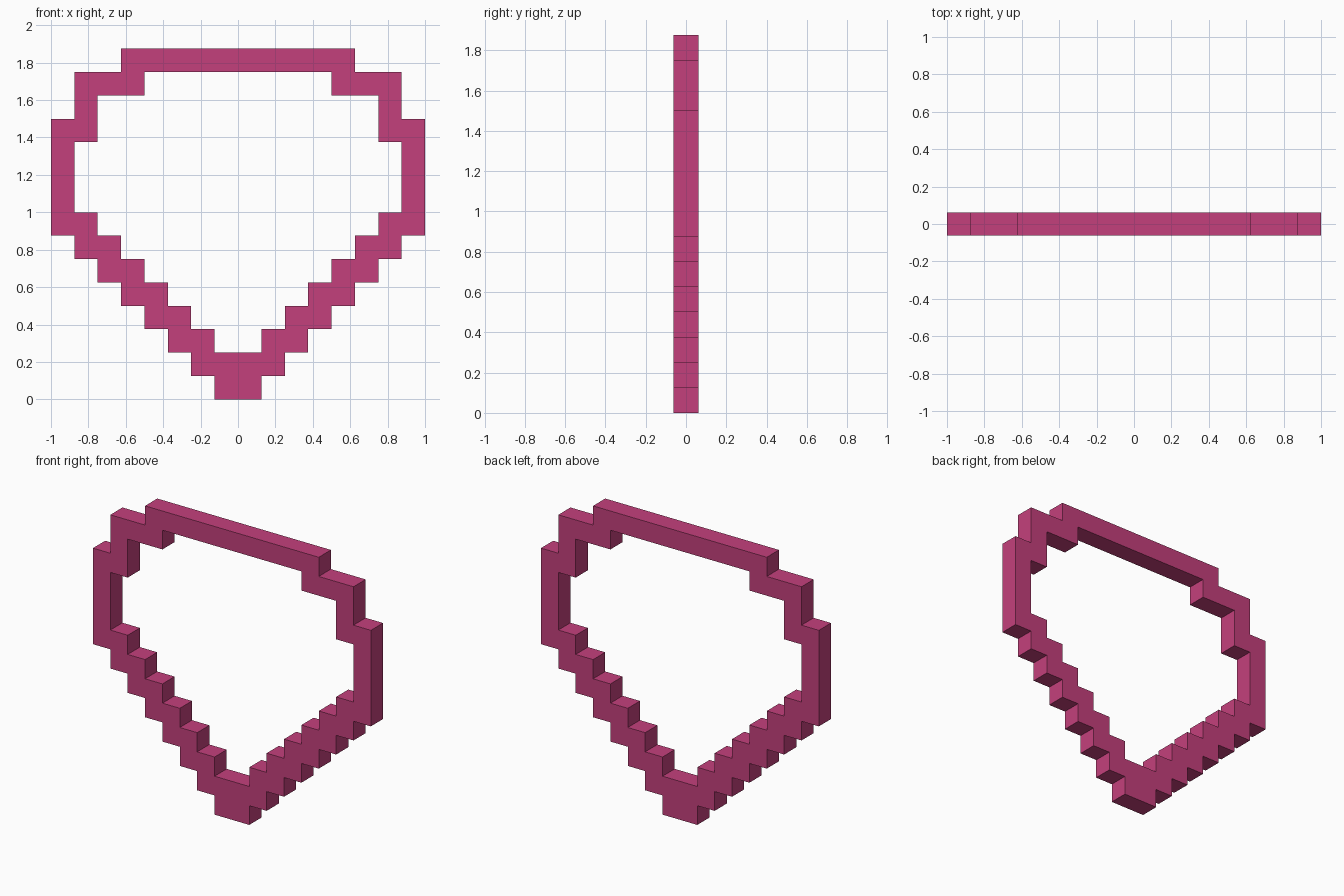
import bpy, bmesh

if "Cube" in bpy.data.objects:
    bpy.data.objects.remove(bpy.data.objects["Cube"])

U = 0.125  # block size

# Right half of the ring: (bottom row, top row, inner x, outer x) in blocks
ROWS = [(0, 1, 0, 1), (1, 2, 0, 2)]
ROWS += [(z, z + 1, z - 1, z + 1) for z in range(2, 8)]   # stepped V sides
ROWS += [(8, 11, 7, 8), (11, 12, 6, 8), (12, 13, 6, 7),   # upright sides, shoulders
         (13, 14, 4, 7), (14, 15, 0, 5)]                  # top bar

pink = bpy.data.materials.new("raspberry pink")
pink.diffuse_color = (0.55, 0.051, 0.202, 1)
pink.use_nodes = True
pink.node_tree.nodes["Principled BSDF"].inputs["Base Color"].default_value = pink.diffuse_color

# Front face as a sheet of block squares, both halves
bm = bmesh.new()
for z0, z1, x0, x1 in ROWS:
    for z in range(z0, z1):
        for x in [*range(x0, x1), *range(-x1, -x0)]:
            bm.faces.new([bm.verts.new((a * U, -U / 2, b * U)) for a, b in
                          ((x, z), (x + 1, z), (x + 1, z + 1), (x, z + 1))])
bmesh.ops.remove_doubles(bm, verts=bm.verts[:], dist=0.001)

# Thicken to one block deep
ext = bmesh.ops.extrude_face_region(bm, geom=bm.faces[:], use_keep_orig=True)
bmesh.ops.translate(bm, vec=(0, U, 0),
                    verts=[g for g in ext["geom"] if isinstance(g, bmesh.types.BMVert)])
bmesh.ops.recalc_face_normals(bm, faces=bm.faces[:])

mesh = bpy.data.meshes.new("stepped_ring")
bm.to_mesh(mesh)
bm.free()
mesh.materials.append(pink)
ring = bpy.data.objects.new("stepped_ring", mesh)
bpy.context.collection.objects.link(ring)
